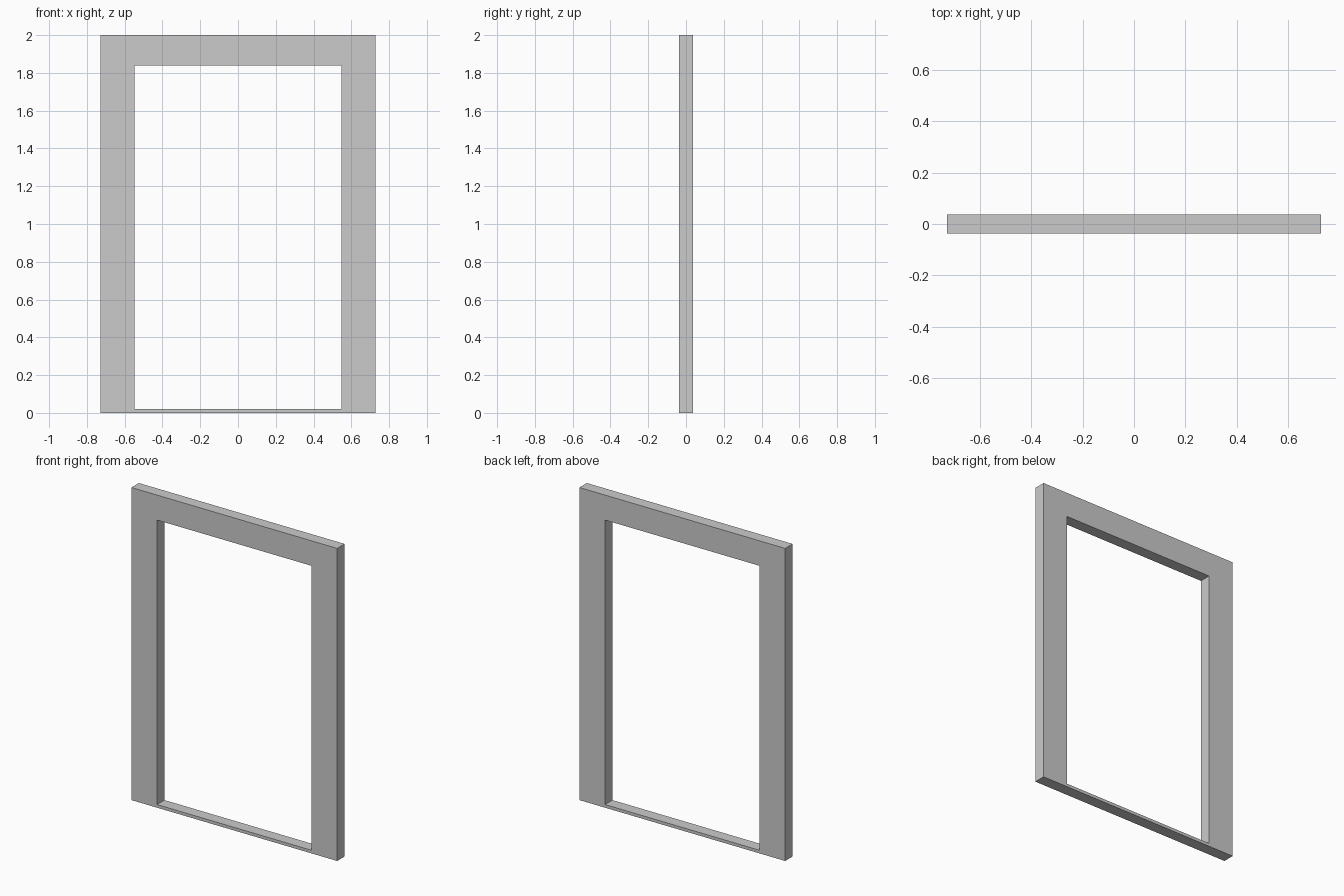
import bpy, bmesh

if "Cube" in bpy.data.objects:
    bpy.data.objects.remove(bpy.data.objects["Cube"])

OUTER_X, INNER_X = 0.728, 0.547
TOP, HEAD, SILL = 2.0, 1.84, 0.02
HALF_DEPTH = 0.0375


def loop(bm, half_width, z0, z1, y):
    """Rectangular vertex loop in the XZ plane."""
    corners = [(-half_width, z0), (half_width, z0), (half_width, z1), (-half_width, z1)]
    return [bm.verts.new((x, y, z)) for x, z in corners]


def bridge(bm, a, b):
    for i in range(4):
        j = (i + 1) % 4
        bm.faces.new((a[i], a[j], b[j], b[i]))


# Frame: jambs, head and thin sill as one closed ring
bm = bmesh.new()
rings = [
    loop(bm, OUTER_X, 0, TOP, -HALF_DEPTH),
    loop(bm, INNER_X, SILL, HEAD, -HALF_DEPTH),
    loop(bm, INNER_X, SILL, HEAD, HALF_DEPTH),
    loop(bm, OUTER_X, 0, TOP, HALF_DEPTH),
]
for i in range(4):
    bridge(bm, rings[i], rings[(i + 1) % 4])
bmesh.ops.recalc_face_normals(bm, faces=bm.faces[:])

mesh = bpy.data.meshes.new("door_frame")
bm.to_mesh(mesh)
bm.free()
bpy.context.collection.objects.link(bpy.data.objects.new("door_frame", mesh))
